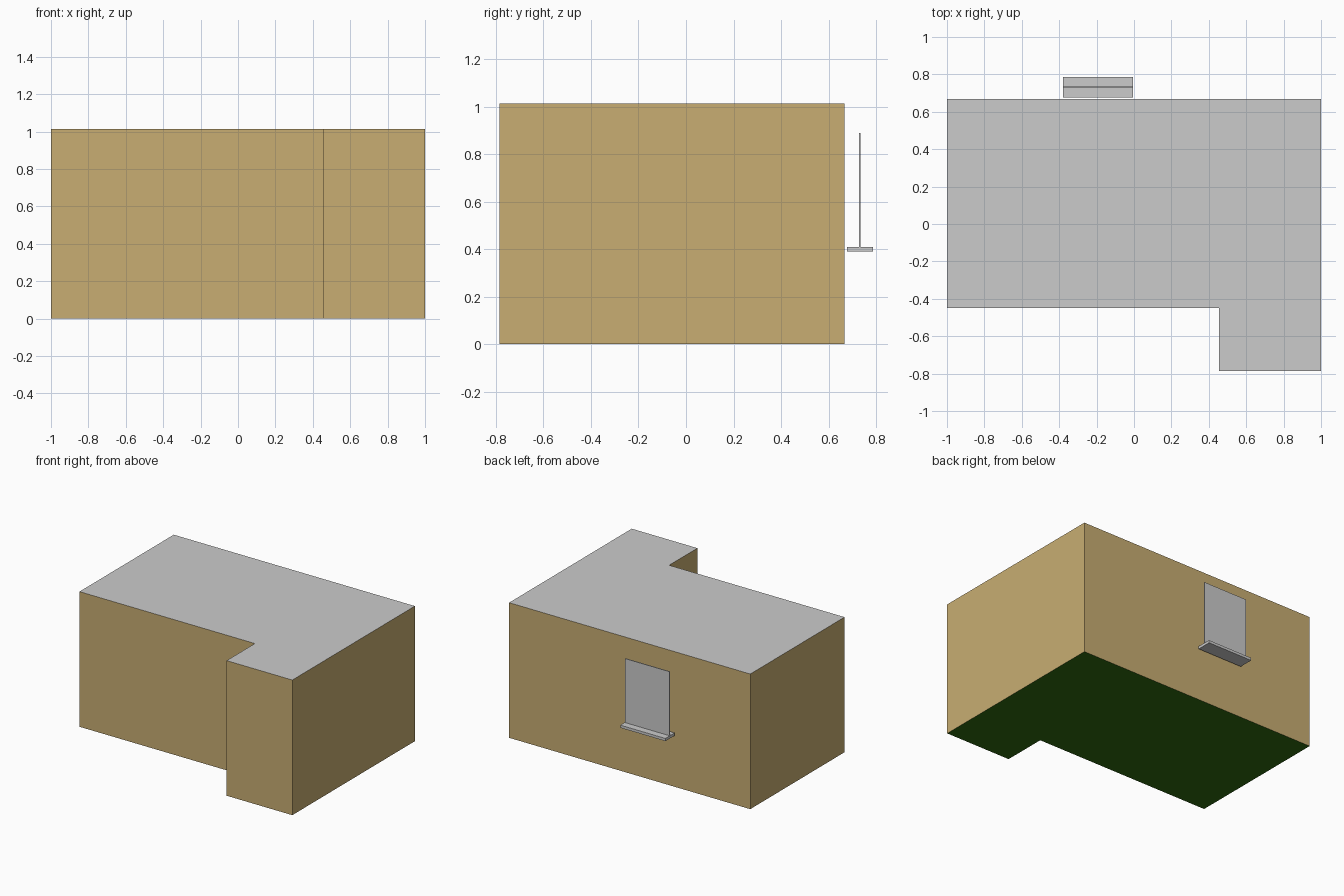
import bpy, bmesh

if "Cube" in bpy.data.objects:
    bpy.data.objects.remove(bpy.data.objects["Cube"])

# L-shaped footprint, counter-clockwise from above
FOOTPRINT = [(-1, -0.45), (0.455, -0.45), (0.455, -0.785),
             (1, -0.785), (1, 0.667), (-1, 0.667)]
HEIGHT = 1.013


def make_material(name, color):
    mat = bpy.data.materials.new(name)
    mat.diffuse_color = (*color, 1)
    mat.use_nodes = True
    mat.node_tree.nodes["Principled BSDF"].inputs["Base Color"].default_value = mat.diffuse_color
    return mat


def add_object(name, bm, mat=None):
    mesh = bpy.data.meshes.new(name)
    bm.to_mesh(mesh)
    bm.free()
    obj = bpy.data.objects.new(name, mesh)
    bpy.context.collection.objects.link(obj)
    if mat:
        mesh.materials.append(mat)
    return obj


def slab(name, z, face_up, mat=None):
    bm = bmesh.new()
    pts = FOOTPRINT if face_up else FOOTPRINT[::-1]
    bm.faces.new([bm.verts.new((x, y, z)) for x, y in pts])
    return add_object(name, bm, mat)


def walls(name, mat):
    bm = bmesh.new()
    low = [bm.verts.new((x, y, 0)) for x, y in FOOTPRINT]
    high = [bm.verts.new((x, y, HEIGHT)) for x, y in FOOTPRINT]
    for i in range(len(low)):
        j = (i + 1) % len(low)
        bm.faces.new((low[i], low[j], high[j], high[i]))
    return add_object(name, bm, mat)


def box(name, lo, hi):
    bm = bmesh.new()
    bmesh.ops.create_cube(bm, size=1)
    for v in bm.verts:
        v.co = [h if c > 0 else l for c, l, h in zip(v.co, lo, hi)]
    return add_object(name, bm)


# Room shell
walls("walls", make_material("tan_wall", (0.58, 0.42, 0.17)))
slab("floor", 0, False, make_material("green_floor", (0.03, 0.15, 0.005)))
slab("roof", HEIGHT, True)

# Window standing just off the back wall
box("window_sill", (-0.38, 0.677, 0.39), (-0.006, 0.787, 0.41))
box("window_pane", (-0.378, 0.729, 0.41), (-0.008, 0.735, 0.89))
